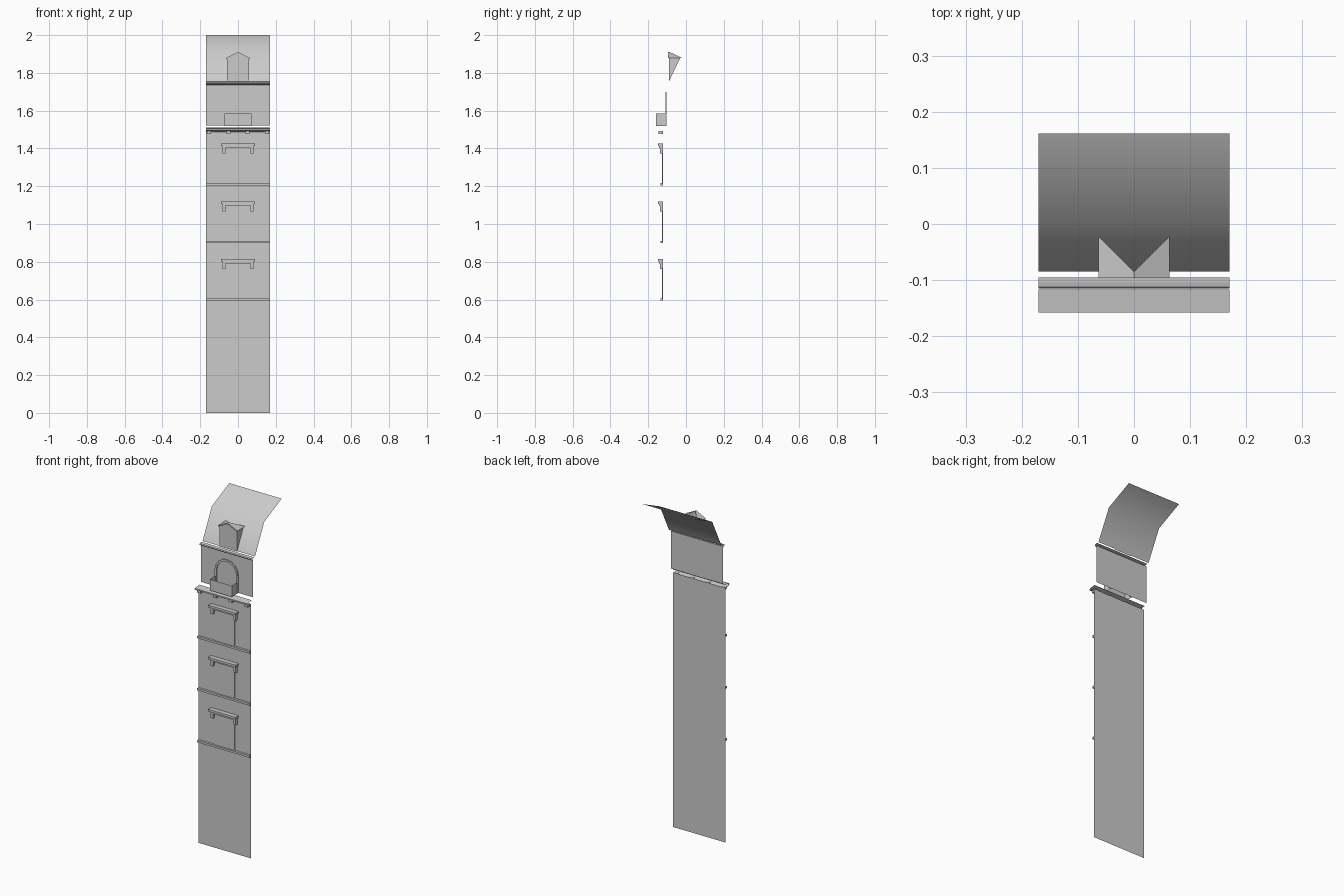
import bpy, bmesh, math

cube = bpy.data.objects.get("Cube")
if cube:
    bpy.data.objects.remove(cube, do_unlink=True)

stone = bpy.data.materials.new("plain grey stone")
stone.use_nodes = True
stone.diffuse_color = (0.6, 0.6, 0.6, 1)
stone.node_tree.nodes["Principled BSDF"].inputs["Base Color"].default_value = (0.6, 0.6, 0.6, 1)

HALF = 0.17      # half width of the facade
WALL = -0.122    # main wall plane
UPPER = -0.102   # upper wall plane


def mesh_object(name, verts, faces, smooth=False):
    mesh = bpy.data.meshes.new(name)
    mesh.from_pydata(verts, [], faces)
    mesh.materials.append(stone)
    obj = bpy.data.objects.new(name, mesh)
    bpy.context.collection.objects.link(obj)
    if smooth:
        for poly in mesh.polygons:
            poly.use_smooth = True
    return obj


def strip(name, profile, half=HALF, smooth=False):
    """Open sheet: a (y, z) profile swept along x."""
    verts = [(x, y, z) for y, z in profile for x in (-half, half)]
    faces = [(2 * i, 2 * i + 1, 2 * i + 3, 2 * i + 2) for i in range(len(profile) - 1)]
    return mesh_object(name, verts, faces, smooth)


def box(name, x0, x1, y0, y1, z0, z1):
    bm = bmesh.new()
    bmesh.ops.create_cube(bm, size=1)
    for v in bm.verts:
        v.co.x = x1 if v.co.x > 0 else x0
        v.co.y = y1 if v.co.y > 0 else y0
        v.co.z = z1 if v.co.z > 0 else z0
    mesh = bpy.data.meshes.new(name)
    bm.to_mesh(mesh)
    bm.free()
    mesh.materials.append(stone)
    obj = bpy.data.objects.new(name, mesh)
    bpy.context.collection.objects.link(obj)
    return obj


# Main wall and the set-back upper wall
strip("main_wall", [(WALL, 0), (WALL, 1.49)])
strip("upper_wall", [(UPPER, 1.522), (UPPER, 1.742)])

# Two-slope roof sheet
strip("roof", [(-0.085, 1.755), (0, 1.925), (0.161, 2.0)], smooth=True)

# Cornices
strip("main_cornice", [(WALL, 1.487), (-0.145, 1.492), (-0.158, 1.497),
                       (-0.158, 1.505), (-0.117, 1.511)])
strip("upper_cornice", [(UPPER, 1.737), (-0.112, 1.741), (-0.115, 1.746),
                        (-0.112, 1.751), (-0.104, 1.753), (-0.095, 1.754)])
for i in range(4):
    x = -0.153 + i * 0.102
    box("cornice_bracket", x - 0.011, x + 0.011, -0.145, WALL, 1.477, 1.492)

# Three floors: string course, window, lintel and its brackets
for base in (0.594, 0.899, 1.204):
    box("string_course", -HALF, HALF, -0.135, WALL, base, base + 0.012)
    box("window", -0.065, 0.065, -0.127, WALL, base + 0.012, base + 0.2)
    box("lintel", -0.082, 0.082, -0.142, WALL, base + 0.198, base + 0.208)
    box("lintel_cap", -0.089, 0.089, -0.149, WALL, base + 0.208, base + 0.221)
    for side in (-1, 1):
        x = side * 0.074
        box("lintel_bracket", x - 0.007, x + 0.007, -0.137, WALL, base + 0.168, base + 0.198)

# Door panel behind the arch
mesh_object("door_panel",
            [(-0.066, UPPER + 0.003, 1.523), (0.066, UPPER + 0.003, 1.523),
             (0.066, UPPER + 0.003, 1.7), (-0.066, UPPER + 0.003, 1.7)], [(0, 1, 2, 3)])

# Arched door surround: inner edge, front ring, outer edge
path = [(1, None)] + [(math.cos(a), math.sin(a)) for a in
                      [math.pi * i / 8 for i in range(9)]] + [(-1, None)]
verts, faces = [], []
for c, s in path:
    for r, y in ((0.064, UPPER), (0.064, -0.109), (0.075, -0.109), (0.075, UPPER)):
        verts.append((c * r, y, 1.523 if s is None else 1.624 + s * r))
for i in range(len(path) - 1):
    for k in range(3):
        a = 4 * i + k
        faces.append((a, a + 1, a + 5, a + 4))
mesh_object("door_arch", verts, faces)

# Balcony parapet, three open sides
corners = [(-0.071, UPPER), (-0.071, -0.159), (0.071, -0.159), (0.071, UPPER)]
verts = [(x, y, z) for x, y in corners for z in (1.52, 1.585)]
mesh_object("balcony", verts, [(2 * i, 2 * i + 2, 2 * i + 3, 2 * i + 1) for i in range(3)])

# Dormer: gabled front, triangular cheeks and a thin two-slope roof
W, F = 0.057, -0.09
mesh_object("dormer_front",
            [(-W, F, 1.755), (W, F, 1.755), (W, F, 1.88), (0, F, 1.905), (-W, F, 1.88)],
            [(0, 1, 2, 3, 4)])
for side in (-1, 1):
    x = side * W
    tri = (0, 1, 2) if side < 0 else (2, 1, 0)
    mesh_object("dormer_cheek", [(x, F, 1.755), (x, F, 1.88), (x, -0.03, 1.88)],
                [tri[::-1]])
    e = side * 0.063
    quad = (0, 1, 2, 3) if side > 0 else (3, 2, 1, 0)
    mesh_object("dormer_roof", [(0, -0.096, 1.91), (e, -0.096, 1.879),
                                (e, -0.022, 1.879), (0, -0.085, 1.91)], [quad])
    rim = (0, 1, 2, 3) if side < 0 else (3, 2, 1, 0)
    mesh_object("dormer_rim", [(0, -0.096, 1.91), (e, -0.096, 1.879),
                               (e, -0.096, 1.872), (0, -0.096, 1.902)], [rim])
